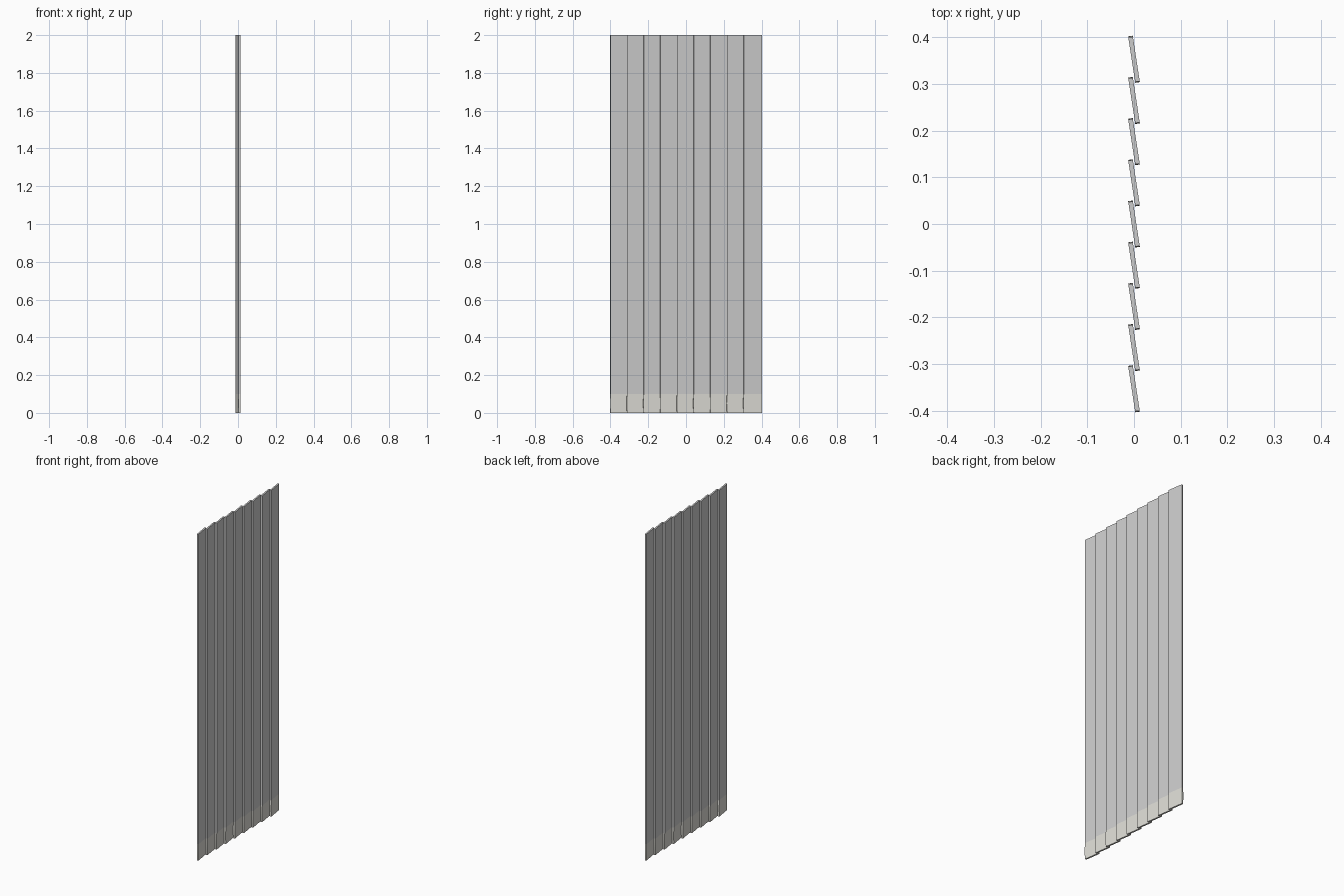
import bpy, bmesh, math
from mathutils import Matrix

if "Cube" in bpy.data.objects:
    bpy.data.objects.remove(bpy.data.objects["Cube"])

COUNT, PITCH = 9, 0.0882
WIDTH, THICK, TILT = 0.0965, 0.010, math.radians(8.7)
BAND = 0.10

weight_mat = bpy.data.materials.new("weight_beige")
weight_mat.diffuse_color = (0.72, 0.71, 0.66, 1)
weight_mat.use_nodes = True
weight_mat.node_tree.nodes["Principled BSDF"].inputs["Base Color"].default_value = weight_mat.diffuse_color


def extruded(name, outline, y, mat=None):
    """Plate from a (width, height) outline, turned by the slat tilt."""
    bm = bmesh.new()
    verts = [bm.verts.new((-THICK / 2, w, z)) for w, z in outline]
    face = bm.faces.new(verts)
    moved = bmesh.ops.extrude_face_region(bm, geom=[face])["geom"]
    bmesh.ops.translate(bm, vec=(THICK, 0, 0),
                        verts=[v for v in moved if isinstance(v, bmesh.types.BMVert)])
    bmesh.ops.recalc_face_normals(bm, faces=bm.faces)
    mesh = bpy.data.meshes.new(name)
    bm.to_mesh(mesh)
    bm.free()
    obj = bpy.data.objects.new(name, mesh)
    bpy.context.collection.objects.link(obj)
    obj.matrix_world = Matrix.Translation((0, y, 0)) @ Matrix.Rotation(TILT, 4, "Z")
    if mat:
        mesh.materials.append(mat)


# bottom weight outline: gently bowed ends
h = WIDTH / 2
bow = [(h + 0.002 * math.sin(math.pi * i / 8), BAND * i / 8) for i in range(9)]
weight = bow + [(-w, z) for w, z in reversed(bow)]
slat = [(-h, BAND), (h, BAND), (h, 2), (-h, 2)]

for i in range(COUNT):
    y = (i - (COUNT - 1) / 2) * PITCH
    extruded(f"slat_{i + 1}", slat, y)
    extruded(f"bottom_weight_{i + 1}", weight, y, weight_mat)
